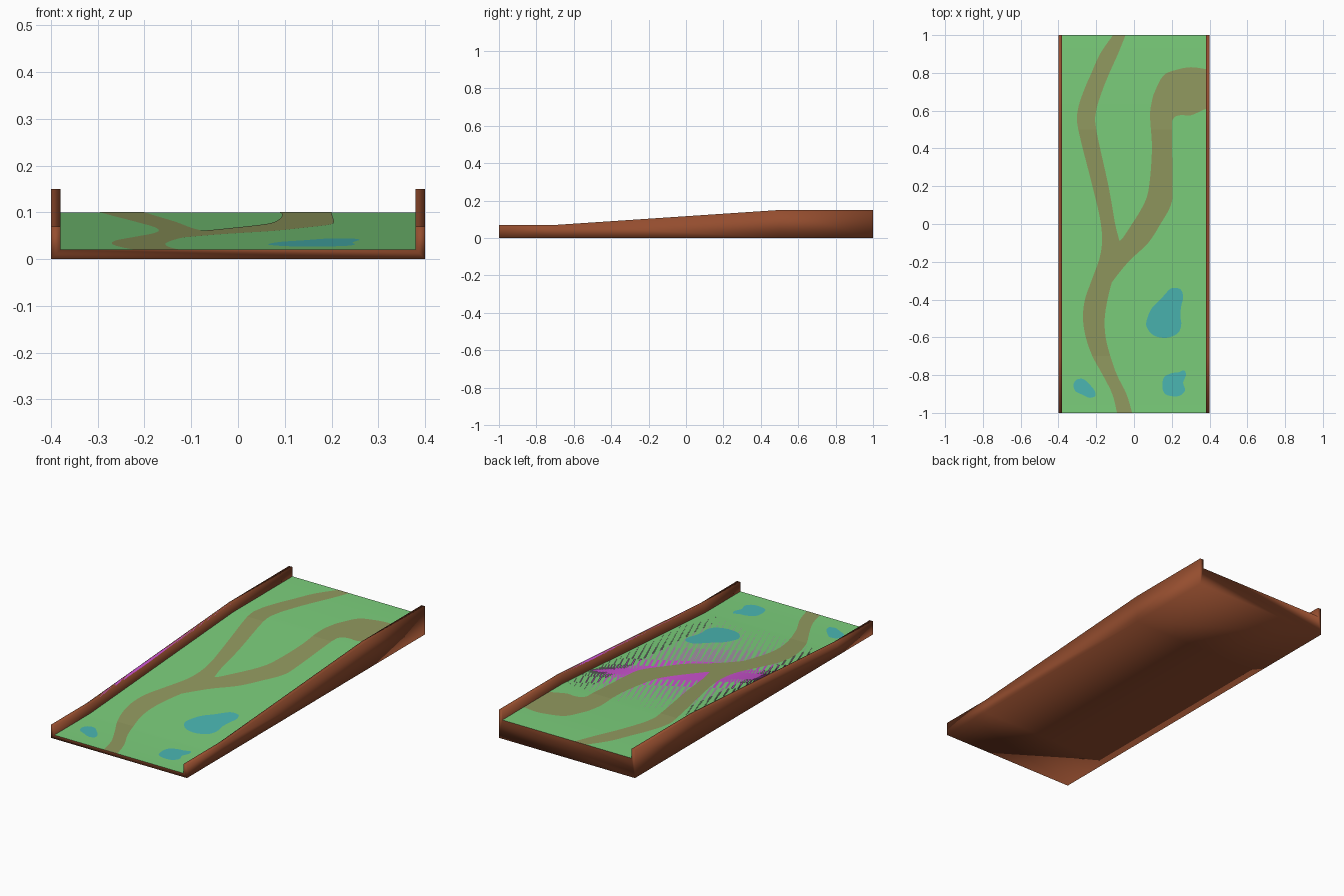
import bpy, bmesh
from mathutils import Vector

if "Cube" in bpy.data.objects:
    bpy.data.objects.remove(bpy.data.objects["Cube"])


def material(name, rgb):
    m = bpy.data.materials.new(name)
    m.diffuse_color = (*rgb, 1)
    m.use_nodes = True
    m.node_tree.nodes["Principled BSDF"].inputs["Base Color"].default_value = m.diffuse_color
    return m


BROWN = material("brown wood", (0.30, 0.075, 0.028))
GREEN = material("grass green", (0.20, 0.62, 0.20))
DIRT = material("dirt path", (0.285, 0.32, 0.115))
BLUE = material("pond blue", (0.07, 0.47, 0.45))
PURPLE = material("underlay purple", (0.62, 0.09, 0.65))

KINKS = (-1.0, -0.7, 0.5, 1.0)


def height(y):
    """Ground height: flat, ramp, flat."""
    t = min(max((y + 0.7) / 1.2, 0), 1)
    return 0.02 + 0.08 * t


def finish(name, bm, mat):
    me = bpy.data.meshes.new(name)
    bm.to_mesh(me)
    bm.free()
    me.materials.append(mat)
    ob = bpy.data.objects.new(name, me)
    bpy.context.collection.objects.link(ob)
    return ob


def smooth_line(pts, closed=False, n=4):
    """Catmull-Rom curve through the points."""
    p = [Vector(q) for q in pts]
    c = len(p)
    get = (lambda i: p[i % c]) if closed else (lambda i: p[min(max(i, 0), c - 1)])
    out = []
    for i in range(c if closed else c - 1):
        a, b, d, e = get(i - 1), get(i), get(i + 1), get(i + 2)
        for k in range(n):
            t = k / n
            out.append(0.5 * (2 * b + (d - a) * t + (2 * a - 5 * b + 4 * d - e) * t * t
                              + (3 * b - a - 3 * d + e) * t ** 3))
    if not closed:
        out.append(p[-1])
    return out


def painted(name, outline, mat, lift):
    """Thin patch that follows the ramp."""
    bm = bmesh.new()
    f = bm.faces.new([bm.verts.new((p.x, p.y, 0)) for p in outline])
    f.normal_update()
    if f.normal.z < 0:
        f.normal_flip()
    bmesh.ops.triangulate(bm, faces=bm.faces[:])
    for y in KINKS[1:3]:
        bmesh.ops.bisect_plane(bm, geom=bm.verts[:] + bm.edges[:] + bm.faces[:],
                               plane_co=(0, y, 0), plane_no=(0, 1, 0))
    for v in bm.verts:
        v.co.z = height(v.co.y) + lift
    return finish(name, bm, mat)


def tray(name, mat, floor):
    """Base and side rails swept along y, with or without the floor strip."""
    bm = bmesh.new()
    rings = []
    for y in KINKS:
        h = height(y)
        section = [(-.4, 0), (.4, 0), (.4, h + .05), (.38, h + .05),
                   (.38, h), (-.38, h), (-.38, h + .05), (-.4, h + .05)]
        rings.append([bm.verts.new((x, y, z)) for x, z in section])
    ramp = []
    for k, (a, b) in enumerate(zip(rings, rings[1:])):
        for i in range(8):
            if i != 4 or floor:
                j = (i + 1) % 8
                f = bm.faces.new((a[j], a[i], b[i], b[j]))
                if k == 1:
                    ramp.append(f)
    bm.faces.new(rings[0])
    bm.faces.new(rings[-1][::-1])
    for f in bm.faces:
        f.smooth = True
    if floor:
        # split the underlay's ramp on the other diagonal
        bmesh.ops.triangulate(bm, faces=ramp, quad_method='ALTERNATE')
    return finish(name, bm, mat)


tray("wooden_frame", BROWN, False)

# grass floor
bm = bmesh.new()
rows = [[bm.verts.new((x, y, height(y))) for x in (-.38, .38)] for y in KINKS]
for a, b in zip(rows, rows[1:]):
    bm.faces.new((a[0], a[1], b[1], b[0])).smooth = True
finish("grass_floor", bm, GREEN)

# main path: y, left edge, right edge
main = [(1, -.111, -.045), (.9, -.18, -.085), (.8, -.225, -.13), (.7, -.268, -.17),
        (.6, -.298, -.20), (.5, -.295, -.20), (.2, -.22, -.135), (0, -.175, -.10),
        (-.15, -.175, -.07), (-.3, -.225, -.115), (-.4, -.26, -.14), (-.5, -.27, -.155),
        (-.6, -.255, -.15), (-.7, -.22, -.125), (-.8, -.165, -.09), (-.9, -.115, -.04),
        (-1, -.09, -.01)]
left = smooth_line([(l, y) for y, l, r in main])
right = smooth_line([(r, y) for y, l, r in main])
painted("main_path", left + right[::-1], DIRT, 0.0002)

# side path branching to the right rail
lower = smooth_line([(-.125, -.32), (-.08, -.26), (-.02, -.19), (.075, -.1), (.14, 0), (.195, .1),
                     (.205, .2), (.2, .5), (.21, .56), (.25, .577), (.3, .575), (.38, .61)])
upper = smooth_line([(-.14, -.15), (-.1, -.09), (-.07, -.085), (-.03, -.03), (.05, .1), (.08, .2),
                     (.095, .4), (.085, .57), (.095, .65), (.11, .7), (.155, .785),
                     (.22, .815), (.3, .83), (.38, .82)])
painted("side_path", lower + upper[::-1], DIRT, 0.0003)

# ponds
ponds = {
    "large_pond": [(.07, -.5), (.095, -.445), (.14, -.4), (.17, -.365), (.2, -.34), (.245, -.345),
                   (.26, -.385), (.25, -.435), (.245, -.485), (.25, -.535), (.23, -.58),
                   (.17, -.603), (.105, -.59), (.067, -.545)],
    "right_pond": [(.15, -.855), (.16, -.81), (.2, -.79), (.235, -.785), (.265, -.775),
                   (.275, -.8), (.26, -.84), (.27, -.88), (.24, -.91), (.19, -.91), (.16, -.895)],
    "left_pond": [(-.32, -.85), (-.305, -.825), (-.27, -.82), (-.24, -.845), (-.21, -.88),
                  (-.205, -.91), (-.235, -.92), (-.27, -.905), (-.31, -.885)],
}
for name, pts in ponds.items():
    painted(name, smooth_line(pts, closed=True), BLUE, 0.0002)

# purple underlay sharing the tray's surface
tray("underlay", PURPLE, True)
